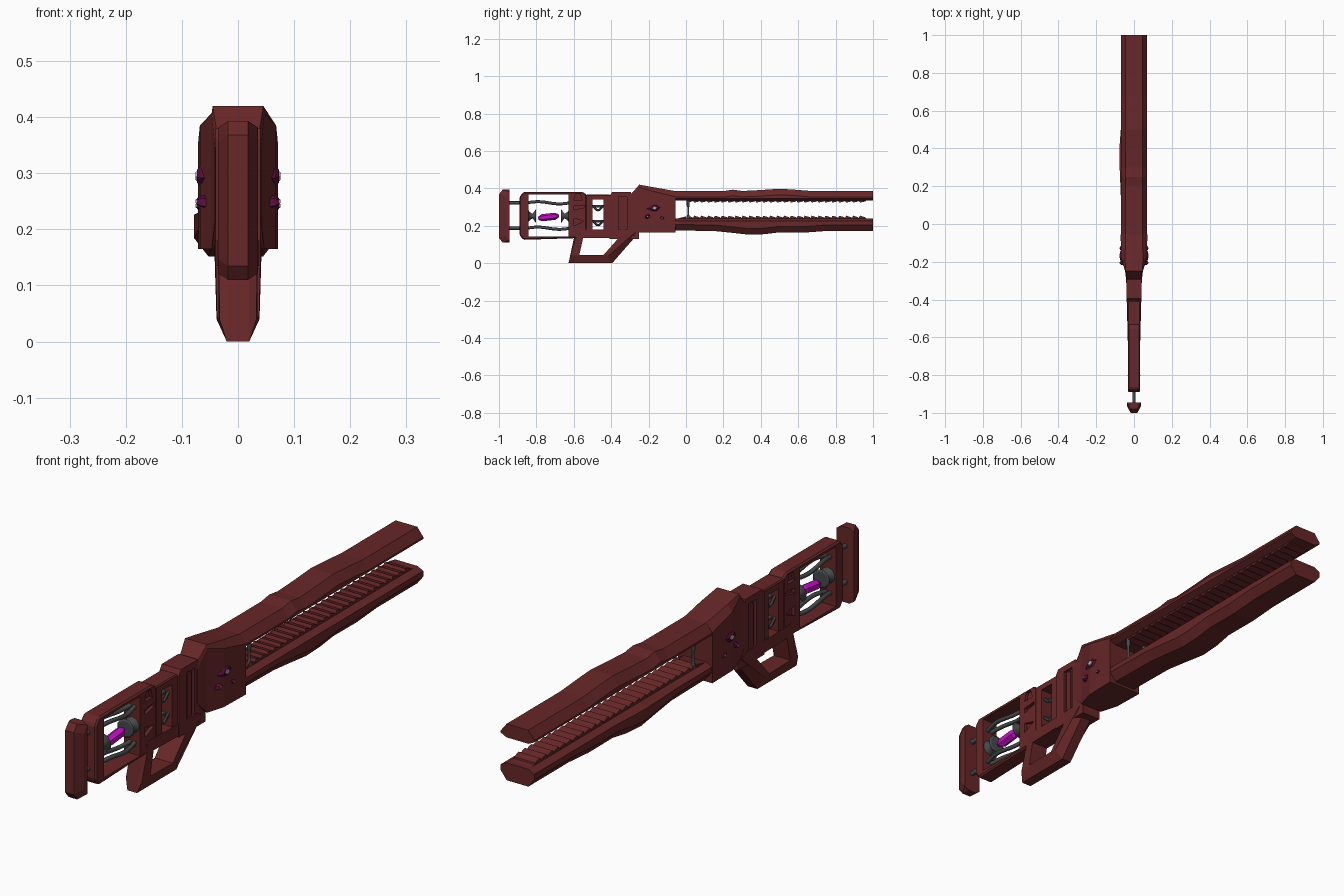
import bpy, bmesh, math
from mathutils import Vector

if "Cube" in bpy.data.objects:
    bpy.data.objects.remove(bpy.data.objects["Cube"])


def material(name, rgb):
    m = bpy.data.materials.new(name)
    m.use_nodes = True
    m.diffuse_color = (*rgb, 1)
    m.node_tree.nodes["Principled BSDF"].inputs["Base Color"].default_value = (*rgb, 1)
    return m


RED = material("dark red", (0.135, 0.02, 0.021))
GREY = material("gunmetal", (0.06, 0.068, 0.068))
MAGENTA = material("bright magenta", (0.55, 0.005, 0.56))
PLUM = material("deep plum", (0.1, 0.004, 0.045))
PALE = material("pale silver", (0.5, 0.48, 0.5))


def loft(name, rings, mat, smooth=False, bevel=0):
    """Skin a row of equal rings of points and cap both ends."""
    bm = bmesh.new()
    rows = [[bm.verts.new(p) for p in ring] for ring in rings]
    n = len(rows[0])
    for a, b in zip(rows, rows[1:]):
        for i in range(n):
            j = (i + 1) % n
            bm.faces.new((a[i], a[j], b[j], b[i]))
    bm.faces.new(rows[0])
    bm.faces.new(rows[-1])
    bmesh.ops.recalc_face_normals(bm, faces=bm.faces)
    if bevel:
        bmesh.ops.bevel(bm, geom=bm.edges[:], offset=bevel, segments=1,
                        affect='EDGES', clamp_overlap=True)
    for f in bm.faces:
        f.smooth = smooth and len(f.verts) == 4
    me = bpy.data.meshes.new(name)
    bm.to_mesh(me)
    bm.free()
    me.materials.append(mat)
    ob = bpy.data.objects.new(name, me)
    bpy.context.collection.objects.link(ob)
    return ob


def prism(name, profile, x0, x1, mat=RED, bevel=0):
    """Extrude a side profile of (y, z) points across x."""
    return loft(name, [[(x, y, z) for y, z in profile] for x in (x0, x1)], mat, bevel=bevel)


def rect(y0, y1, z0, z1):
    return [(y0, z0), (y1, z0), (y1, z1), (y0, z1)]


def tube(name, path, radius, mat=GREY, sides=8):
    """Sweep a circle along a path; radius is a number or one per point."""
    pts = [Vector(p) for p in path]
    radii = radius if isinstance(radius, list) else [radius] * len(pts)
    rings = []
    for i, p in enumerate(pts):
        d = (pts[min(i + 1, len(pts) - 1)] - pts[max(i - 1, 0)]).normalized()
        u = d.cross(Vector((1, 0, 0))).normalized()
        v = d.cross(u)
        angles = [math.tau * k / sides for k in range(sides)]
        rings.append([p + (u * math.cos(a) + v * math.sin(a)) * radii[i] for a in angles])
    return loft(name, rings, mat, smooth=sides > 6)


def cut(ob, cutters):
    """Subtract the cutters, keep the result as plain mesh."""
    for c in cutters:
        mod = ob.modifiers.new("cut", 'BOOLEAN')
        mod.operation = 'DIFFERENCE'
        mod.solver = 'EXACT'
        mod.object = c
    ev = ob.evaluated_get(bpy.context.evaluated_depsgraph_get())
    me = bpy.data.meshes.new_from_object(ev)
    ob.modifiers.clear()
    ob.data = me
    for c in cutters:
        bpy.data.objects.remove(c)


def dents(profile, w, depth):
    """A matching pair of shallow cutters, one for each side."""
    return [prism("cutter", profile, s * (w - depth), s * (w + 0.02)) for s in (-1, 1)]


# Shoulder plate with a rounded back
def plate_ring(x, back, inset):
    lo, hi = 0.11 + inset, 0.393 - inset
    return [(x, -0.945, lo), (x, back + 0.02, lo), (x, back, lo + 0.025),
            (x, back, hi - 0.025), (x, back + 0.02, hi), (x, -0.945, hi)]


loft("shoulder_plate", [plate_ring(-0.036, -0.965, 0.012), plate_ring(-0.018, -1, 0),
                        plate_ring(0.018, -1, 0), plate_ring(0.036, -0.965, 0.012)], RED)

# Rear frame with its big window and side recesses
frame = prism("rear_frame", [(-0.89, 0.15), (-0.87, 0.125), (-0.55, 0.135), (-0.53, 0.15),
                             (-0.53, 0.365), (-0.55, 0.38), (-0.87, 0.38), (-0.89, 0.355)],
              -0.033, 0.033, bevel=0.006)
cut(frame, [prism("cutter", rect(-0.842, -0.628, 0.143, 0.366), -0.1, 0.1)]
    + dents([(-0.6, 0.285), (-0.545, 0.297), (-0.545, 0.31), (-0.6, 0.305)], 0.033, 0.012)
    + dents([(-0.6, 0.335), (-0.555, 0.335), (-0.565, 0.37), (-0.59, 0.37)], 0.033, 0.012)
    + dents([(-0.6, 0.2), (-0.545, 0.225), (-0.6, 0.24)], 0.033, 0.012))

# Window block
block = prism("window_block", rect(-0.535, -0.405, 0.135, 0.366), -0.034, 0.034, bevel=0.004)
cut(block, [prism("cutter", rect(-0.5, -0.44, 0.18, 0.34), -0.1, 0.1)])

# Slotted block
slotted = prism("slotted_block", [(-0.408, 0.13), (-0.25, 0.13), (-0.25, 0.36), (-0.285, 0.36),
                                  (-0.295, 0.38), (-0.395, 0.38), (-0.408, 0.36)],
                -0.04, 0.04)
cut(slotted, dents(rect(-0.362, -0.315, 0.155, 0.355), 0.04, 0.01))
prism("slot_bar", rect(-0.35, -0.327, 0.165, 0.345), -0.036, 0.036)

# Receiver
def body_ring(y, w, c, top, shoulder, low):
    half = [(c, top), (w, shoulder), (w, low)]
    return [(x, y, z) for x, z in half] + [(-x, y, z) for x, z in reversed(half)]


loft("receiver", [body_ring(-0.3, 0.041, 0.036, 0.362, 0.345, 0.215),
                  body_ring(-0.25, 0.047, 0.045, 0.42, 0.405, 0.165),
                  body_ring(-0.18, 0.068, 0.047, 0.407, 0.385, 0.165),
                  body_ring(-0.055, 0.071, 0.045, 0.385, 0.355, 0.165)], RED)

# Grip: chamfered loop that widens toward the muzzle
def grip_ring(side, inset, width):
    d = 0.02 * inset
    prof = [(-0.628 + d / 2, 2 * d), (-0.395 - d, 2 * d), (-0.25 - d, 0.165),
            (-0.3, 0.18), (-0.585, 0.18), (-0.598 + d / 2, 0.14)]
    return [(side * (width + (y + 0.62) * 0.026 * inset), y, z) for y, z in prof]


grip = loft("grip", [grip_ring(-1, 1, 0.033), grip_ring(-1, 0, 0.02),
                     grip_ring(1, 0, 0.02), grip_ring(1, 1, 0.033)], RED)
cut(grip, [prism("cutter", [(-0.57, 0.045), (-0.44, 0.045), (-0.36, 0.135), (-0.55, 0.135)],
                 -0.1, 0.1)])

# Rails: (y, outer height, extra bulge on the right side)
def rail(name, stations, inner, up):
    rings = []
    for y, z, bulge in stations:
        half = [(0.045, z), (0.07, z - up * 0.032), (0.07, inner + up * 0.012), (0.046, inner)]
        rings.append([(x, y, h) for x, h in half]
                     + [(-x - bulge, y, h) for x, h in reversed(half)])
    return loft(name, rings, RED)


rail("upper_rail", [(-0.06, 0.385, 0), (0.2, 0.385, 0), (0.25, 0.393, 0), (0.3, 0.386, 0),
                    (0.4, 0.391, 0), (0.5, 0.398, 0), (0.58, 0.393, 0), (0.68, 0.385, 0),
                    (1, 0.385, 0)], 0.334, 1)
rail("lower_rail", [(-0.06, 0.175, 0), (0.15, 0.172, 0), (0.25, 0.162, 0.004),
                    (0.34, 0.152, 0.008), (0.42, 0.155, 0.006), (0.5, 0.165, 0),
                    (0.64, 0.164, 0), (0.76, 0.173, 0), (1, 0.173, 0)], 0.238, -1)

# Saw teeth along the inside of each rail
def teeth(name, base, tip, count=26):
    step = 0.96 / count
    prof = [(0.0, base)]
    for i in range(count):
        prof += [(i * step + step * 0.2, tip), ((i + 1) * step - 0.002, tip + (base - tip) * 0.5),
                 ((i + 1) * step, base + (tip - base) * 0.2)]
    back = base + (base - tip)
    prism(name, prof + [(0.985, base), (0.985, back), (0.0, back)], -0.044, 0.044)


teeth("upper_teeth", 0.336, 0.324)
teeth("lower_teeth", 0.237, 0.254)
prism("lower_rail_ramp", [(-0.06, 0.23), (0, 0.23), (0, 0.25), (-0.06, 0.235)], -0.045, 0.045)

# Thin posts at the root of the rails
for s in (-1, 1):
    tube("rail_post", [(s * 0.038, 0.012, z) for z in (0.23, 0.25, 0.258, 0.3, 0.308, 0.34)],
         [0.008, 0.008, 0.005, 0.005, 0.008, 0.008])

# Stock rods, then the bowed rods round the crystal
for z in (0.187, 0.323):
    tube("stock_rod", [(0, -0.95, z), (0, -0.86, z)], 0.009)
    for s in (-1, 1):
        path = []
        for i in range(13):
            t = i / 12
            bow = math.sin(math.pi * t)
            path.append((s * (0.008 + 0.014 * bow), -0.85 + 0.23 * t,
                         z + 0.006 * math.sin(math.tau * t)))
        tube("bowed_rod", path, 0.008)

# Crystal and its two flared holders
tube("crystal", [(0, -0.79, 0.24), (0, -0.77, 0.243), (0, -0.7, 0.251), (0, -0.68, 0.254)],
     [0.008, 0.019, 0.019, 0.008], MAGENTA, sides=6)
for s in (-1, 1):
    tube("crystal_holder", [(0, -0.735 + s * d, 0.252) for d in (0.11, 0.098, 0.085, 0.068, 0.066)],
         [0.033, 0.02, 0.012, 0.036, 0.028], sides=10)

# Wavy wires in the small window
for z in (0.215, 0.295):
    for x in (-0.018, 0.018):
        tube("window_wire", [(x, -0.505 + 0.07 * i / 10, z + 0.012 * math.cos(math.tau * i / 10))
                             for i in range(11)], 0.006, sides=6)
    tube("window_bar", [(0, -0.505, z + 0.01), (0, -0.435, z + 0.01)], 0.007)

# Faceted jewels on both sides of the receiver
def jewel(name, s, y, z, length, height, tilt, x0, x1, mat):
    shape = [(1, 0), (0.35, 0.8), (-0.35, 0.9), (-1, 0), (-0.4, -0.8), (0.3, -0.9)]
    rings = []
    for x, k in ((x0, 1), (x0 * 0.4 + x1 * 0.6, 0.85), (x1, 0.5)):
        ring = []
        for a, b in shape:
            a, b = a * length * k, b * height * k
            ring.append((s * x, y + a * math.cos(tilt) - b * math.sin(tilt),
                         z + a * math.sin(tilt) + b * math.cos(tilt)))
        rings.append(ring)
    loft(name, rings, mat)


for s in (-1, 1):
    for y, z, l, h, tilt in ((-0.168, 0.295, 0.043, 0.026, 0.1),
                             (-0.205, 0.25, 0.017, 0.012, 0.6),
                             (-0.128, 0.242, 0.017, 0.011, -0.4)):
        jewel("jewel_setting", s, y, z, l, h, tilt, 0.055, 0.0735, PLUM)
        jewel("jewel_core", s, y, z, l * 0.5, h * 0.62, tilt, 0.06, 0.0755, PALE)
